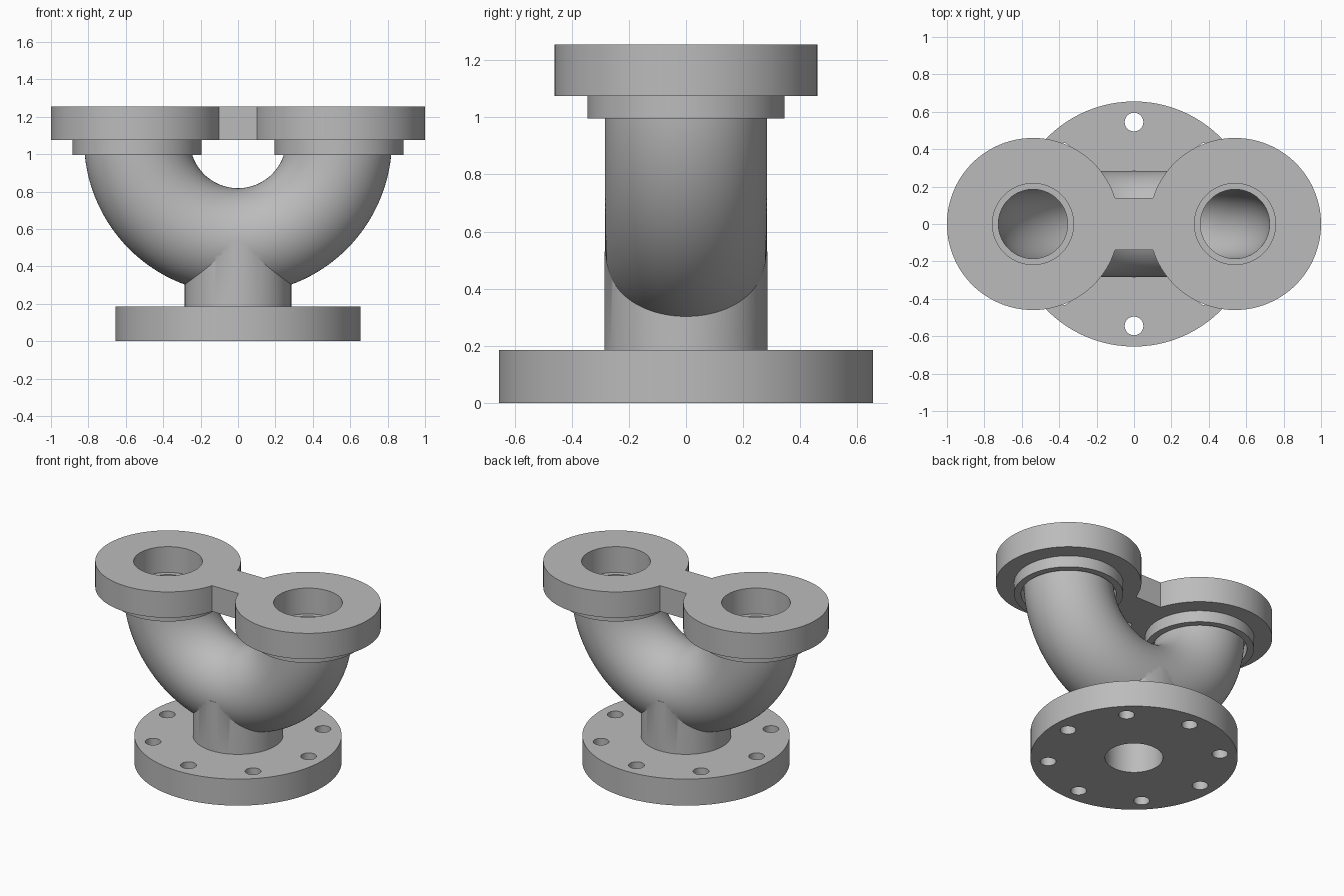
import bpy, bmesh, math
from mathutils import Vector

cube = bpy.data.objects.get("Cube")
if cube:
    bpy.data.objects.remove(cube, do_unlink=True)

SEG = 96
PORT_X = 0.54       # distance of each port from the middle, also the bend radius
BEND_Z = 1.075      # height of the bend centre and underside of the top flange
BORE = 0.183

metal = bpy.data.materials.new("cast_grey")
metal.use_nodes = True
GREY = (0.5, 0.5, 0.5, 1)
metal.diffuse_color = GREY
metal.node_tree.nodes["Principled BSDF"].inputs["Base Color"].default_value = GREY


def make(name, bm):
    bmesh.ops.recalc_face_normals(bm, faces=bm.faces)
    mesh = bpy.data.meshes.new(name)
    bm.to_mesh(mesh)
    bm.free()
    mesh.materials.append(metal)
    obj = bpy.data.objects.new(name, mesh)
    bpy.context.collection.objects.link(obj)
    return obj


def circle(r, x=0, y=0, n=SEG):
    steps = [2 * math.pi * i / n for i in range(n)]
    return [(x + r * math.cos(a), y + r * math.sin(a)) for a in steps]


def prism(name, outline, z0, z1):
    """Extrude a flat outline upward."""
    bm = bmesh.new()
    face = bm.faces.new([bm.verts.new((x, y, z0)) for x, y in outline])
    top = bmesh.ops.extrude_face_region(bm, geom=[face])["geom"]
    verts = [v for v in top if isinstance(v, bmesh.types.BMVert)]
    bmesh.ops.translate(bm, verts=verts, vec=(0, 0, z1 - z0))
    return make(name, bm)


def u_bend(name, r, extra=0.0):
    """Sweep a circle around a half turn, with optional straight ends."""
    steps = 64
    path = [(math.pi + math.pi * i / steps, 0) for i in range(steps + 1)]
    if extra:
        path = [(math.pi, extra)] + path + [(2 * math.pi, extra)]
    bm = bmesh.new()
    rings = []
    for a, lift in path:
        out = Vector((math.cos(a), 0, math.sin(a)))
        centre = out * PORT_X + Vector((0, 0, BEND_Z + lift))
        rings.append([bm.verts.new(centre + out * u + Vector((0, v, 0)))
                      for u, v in circle(r)])
    for a, b in zip(rings, rings[1:]):
        for i in range(SEG):
            j = (i + 1) % SEG
            bm.faces.new((a[i], a[j], b[j], b[i]))
    bm.faces.new(rings[0])
    bm.faces.new(rings[-1])
    return make(name, bm)


def boolean(obj, tools, operation="DIFFERENCE"):
    """Apply each tool to the object, then discard it."""
    bpy.context.view_layer.objects.active = obj
    for tool in tools:
        mod = obj.modifiers.new("boolean", "BOOLEAN")
        mod.operation = operation
        mod.solver = "EXACT"
        mod.object = tool
        bpy.ops.object.modifier_apply(modifier=mod.name)
        bpy.data.objects.remove(tool, do_unlink=True)
    return obj


parts = []

# Bottom flange with centre bore and a ring of bolt holes
base = prism("base_flange", circle(0.655), 0, 0.185)
cutters = [prism("bore_cutter", circle(BORE), -0.1, 0.3)]
for k in range(8):
    a = math.pi * k / 4
    spot = circle(0.05, 0.545 * math.cos(a), 0.545 * math.sin(a), 32)
    cutters.append(prism("bolt_cutter", spot, -0.1, 0.3))
parts.append(boolean(base, cutters))

# Hollow U bend joined to the stem below
pipe = u_bend("pipe_body", 0.283)
boolean(pipe, [prism("stem", circle(0.285), 0.185, 0.53)], "UNION")
boolean(pipe, [u_bend("bend_cutter", BORE + 0.002, 0.1),
               prism("stem_cutter", circle(BORE), 0.1, 0.53)])
parts.append(pipe)

# Collars around the two pipe ends
for side, x in (("left", PORT_X), ("right", -PORT_X)):
    collar = prism(side + "_collar", circle(0.345, x), 0.995, BEND_Z)
    parts.append(boolean(collar, [prism("collar_cutter", circle(0.3, x), 0.9, 1.2)]))

# Twin top flange: two discs joined by a narrow web
R, WEB = 0.46, 0.14
gap = math.asin(WEB / R)
sweep = [-math.pi + gap + (2 * math.pi - 2 * gap) * i / SEG for i in range(SEG + 1)]
half = [(PORT_X + R * math.cos(a), R * math.sin(a)) for a in sweep]
outline = half + [(-x, -y) for x, y in half]
top = prism("top_flange", outline, BEND_Z, 1.255)
parts.append(boolean(top, [prism("port_cutter", circle(0.217, x), 1.0, 1.4)
                           for x in (-PORT_X, PORT_X)]))

# Smooth curved walls, keep the machined edges crisp
bpy.ops.object.select_all(action="DESELECT")
for obj in parts:
    obj.select_set(True)
bpy.context.view_layer.objects.active = parts[0]
bpy.ops.object.shade_smooth_by_angle(angle=math.radians(30))
